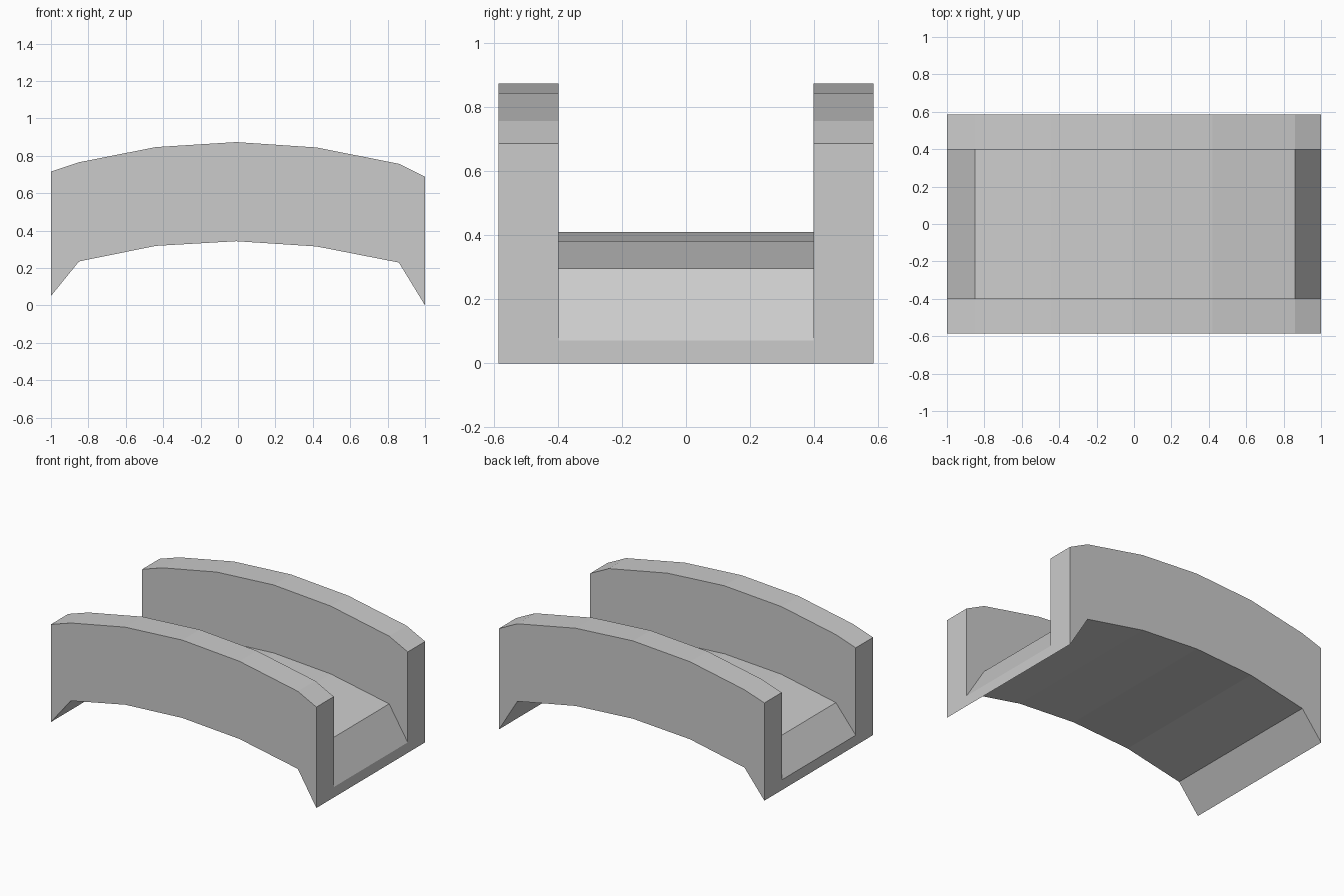
import bpy, bmesh

if "Cube" in bpy.data.objects:
    bpy.data.objects.remove(bpy.data.objects["Cube"])

# Stations along the arch: x, underside z, deck z, parapet top z
stations = [
    (-1.00, 0.050, 0.120, 0.715),
    (-0.85, 0.235, 0.302, 0.765),
    (-0.44, 0.318, 0.385, 0.846),
    (-0.01, 0.343, 0.410, 0.873),
    (0.42, 0.315, 0.382, 0.844),
    (0.86, 0.229, 0.296, 0.757),
    (1.00, 0.000, 0.071, 0.687),
]
OUTER, INNER = 0.585, 0.398


def u_section(bm, x, low, deck, top):
    """U-shaped cross-section: two parapets joined by the deck."""
    half = [(INNER, deck), (INNER, top), (OUTER, top), (OUTER, low)]
    loop = half + [(-y, z) for y, z in reversed(half)]
    return [bm.verts.new((x, y, z)) for y, z in loop]


# Arched bridge span: sweep the section through the stations
bm = bmesh.new()
rings = [u_section(bm, *s) for s in stations]
for a, b in zip(rings, rings[1:]):
    n = len(a)
    for i in range(n):
        j = (i + 1) % n
        bm.faces.new((a[i], a[j], b[j], b[i]))

# End faces
bm.faces.new(rings[0])
bm.faces.new(rings[-1])
bmesh.ops.recalc_face_normals(bm, faces=bm.faces)

mesh = bpy.data.meshes.new("bridge_span")
bm.to_mesh(mesh)
bm.free()
bpy.context.collection.objects.link(bpy.data.objects.new("bridge_span", mesh))
